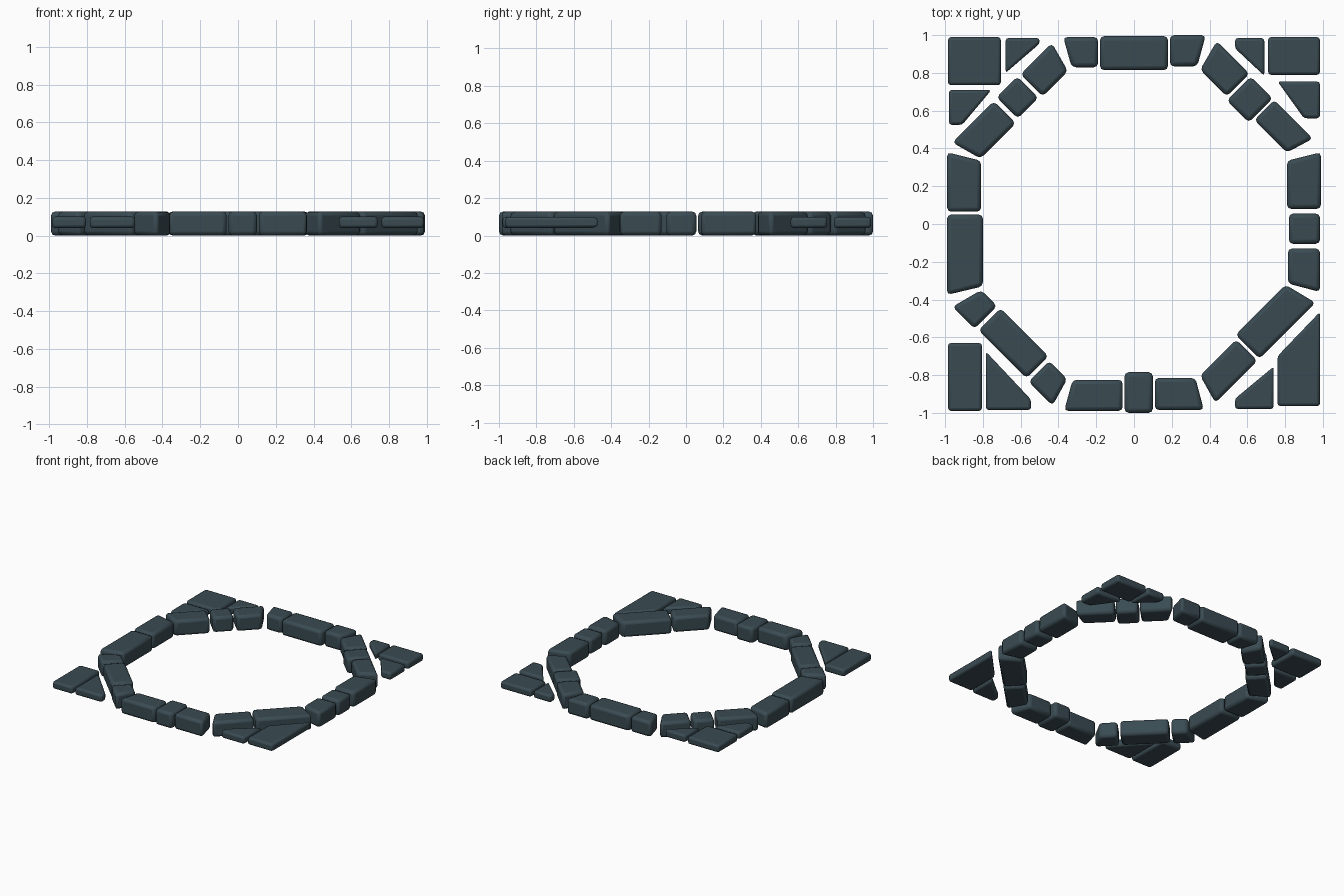
import bpy, bmesh, math
from mathutils import Vector

if "Cube" in bpy.data.objects:
    bpy.data.objects.remove(bpy.data.objects["Cube"])

slate = bpy.data.materials.new("dark_slate")
slate.diffuse_color = (0.042, 0.071, 0.086, 1)
slate.use_nodes = True
slate.node_tree.nodes["Principled BSDF"].inputs["Base Color"].default_value = slate.diffuse_color


def slab(name, outline, z0, z1, bevel):
    """Extrude an outline between two heights and round its edges."""
    bm = bmesh.new()
    face = bm.faces.new([bm.verts.new((x, y, z0)) for x, y in outline])
    top = bmesh.ops.extrude_face_region(bm, geom=[face])
    for v in top["geom"]:
        if isinstance(v, bmesh.types.BMVert):
            v.co.z = z1
    bmesh.ops.recalc_face_normals(bm, faces=bm.faces)
    me = bpy.data.meshes.new(name)
    bm.to_mesh(me)
    bm.free()
    me.materials.append(slate)
    ob = bpy.data.objects.new(name, me)
    bpy.context.collection.objects.link(ob)
    mod = ob.modifiers.new("worn_edges", 'BEVEL')
    mod.width = bevel
    mod.segments = 2
    mod.limit_method = 'ANGLE'
    mod.angle_limit = math.radians(20)


MITRE = 0.045  # how much the inner edge shortens at an octagon corner

# Octagon ring: side angle -> stones (start, end, inner distance, outer distance)
# measured along the side counter-clockwise and outward from the centre.
ring = {
    0: [(-0.36, -0.13, 0.815, 0.985), (-0.105, 0.055, 0.82, 0.985), (0.08, 0.38, 0.81, 0.99)],
    45: [(-0.35, -0.06, 0.84, 0.99), (-0.05, 0.115, 0.81, 0.99), (0.13, 0.375, 0.825, 0.995)],
    90: [(-0.38, -0.19, 0.835, 1.0), (-0.18, 0.18, 0.815, 0.995), (0.19, 0.375, 0.83, 0.99)],
    135: [(-0.37, -0.135, 0.82, 0.985), (-0.115, 0.04, 0.83, 0.99), (0.065, 0.375, 0.82, 0.985)],
    180: [(-0.38, -0.065, 0.81, 0.99), (-0.05, 0.375, 0.8, 0.99)],
    225: [(-0.37, -0.205, 0.82, 0.99), (-0.185, 0.175, 0.815, 0.98), (0.195, 0.375, 0.83, 0.985)],
    270: [(-0.37, -0.06, 0.825, 0.99), (-0.05, 0.1, 0.785, 1.0), (0.11, 0.37, 0.815, 0.985)],
    315: [(-0.365, -0.05, 0.815, 0.975), (-0.035, 0.385, 0.795, 0.975)],
}
for angle, stones in ring.items():
    a = math.radians(angle)
    out = Vector((math.cos(a), math.sin(a)))
    along = Vector((-math.sin(a), math.cos(a)))
    for i, (s, e, near, far) in enumerate(stones):
        s_in = s + MITRE if i == 0 else s
        e_in = e - MITRE if i == len(stones) - 1 else e
        pts = [along * u + out * d for u, d in ((s, far), (e, far), (e_in, near), (s_in, near))]
        slab(f"ring_stone_{angle}_{i + 1}", pts, 0.0, 0.128, 0.022)


def rect(x0, x1, y0, y1):
    return [(x0, y0), (x1, y0), (x1, y1), (x0, y1)]


# Thinner paving stones filling the four corners
corners = {
    "back_left": [
        rect(-0.985, -0.705, 0.735, 0.99),
        [(-0.68, 0.985), (-0.5, 0.985), (-0.5, 0.955), (-0.68, 0.8)],
        [(-0.98, 0.71), (-0.755, 0.71), (-0.91, 0.525), (-0.98, 0.525)]],
    "back_right": [
        rect(0.71, 0.985, 0.79, 0.99),
        [(0.535, 0.985), (0.69, 0.985), (0.69, 0.785), (0.535, 0.93)],
        [(0.76, 0.755), (0.985, 0.755), (0.985, 0.56), (0.9, 0.56)]],
    "front_right": [
        [(0.985, -0.465), (0.985, -0.965), (0.76, -0.965), (0.76, -0.7)],
        [(0.74, -0.755), (0.74, -0.98), (0.535, -0.98), (0.535, -0.925)]],
    "front_left": [
        rect(-0.985, -0.805, -0.99, -0.63),
        [(-0.785, -0.675), (-0.545, -0.93), (-0.545, -0.985), (-0.785, -0.985)]],
}
for place, outlines in corners.items():
    for i, pts in enumerate(outlines):
        slab(f"corner_stone_{place}_{i + 1}", pts, 0.04, 0.1, 0.016)

# Smooth the rounded edges, keep the faces crisp
bpy.ops.object.select_all(action='SELECT')
bpy.context.view_layer.objects.active = bpy.context.selected_objects[0]
bpy.ops.object.shade_smooth_by_angle(angle=math.radians(30))
